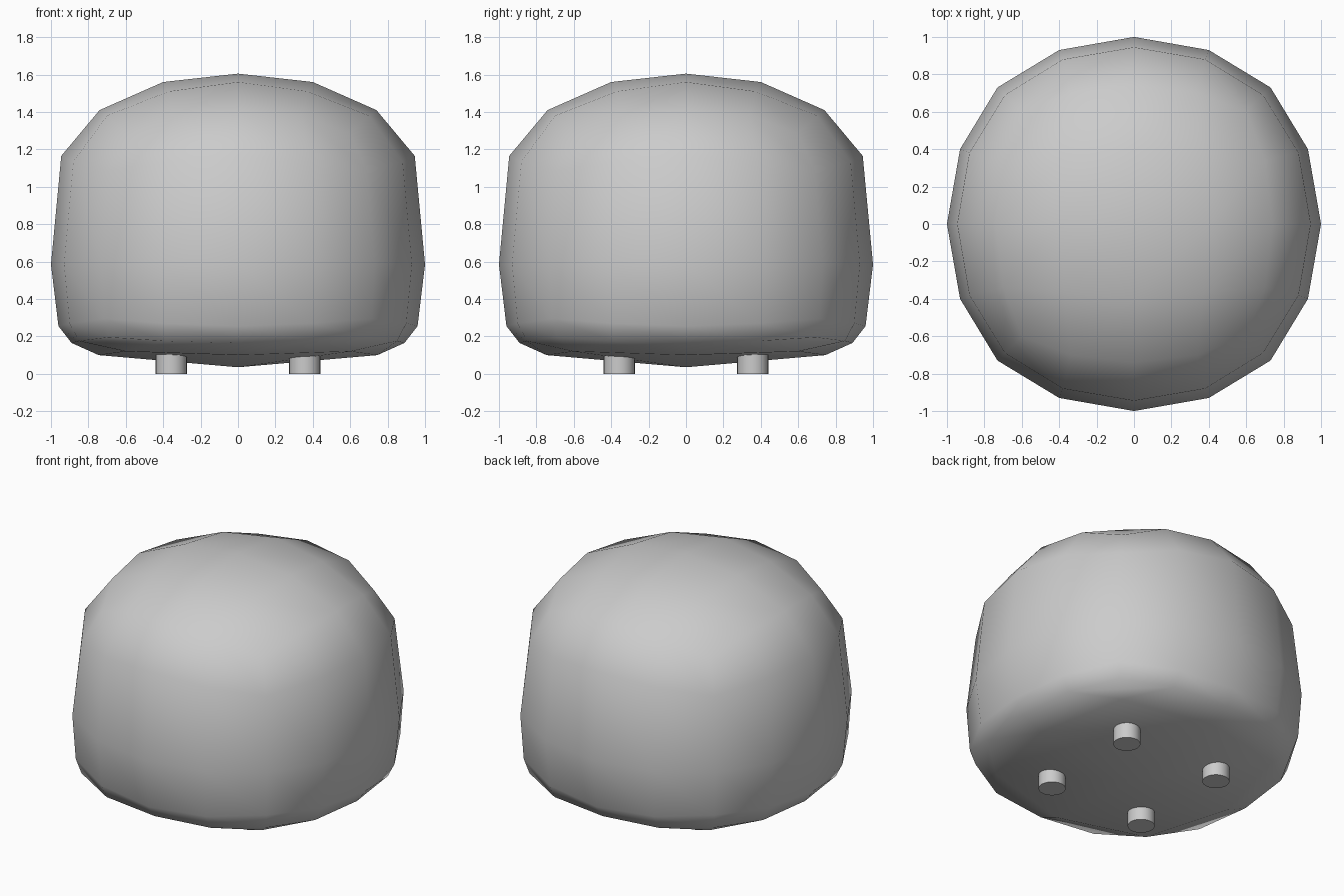
import bpy, bmesh
from math import copysign

if "Cube" in bpy.data.objects:
    bpy.data.objects.remove(bpy.data.objects["Cube"])

# Cushion: cube with a 4x4 grid per face, shaped by symmetric target positions
# key: (larger, smaller) horizontal grid coordinate -> (larger, smaller, height)
TOP = {(0, 0): (0, 0, 1.605), (.5, 0): (.40, 0, 1.56), (.5, .5): (.37, .37, 1.51)}
BOTTOM = {(0, 0): (0, 0, .035), (.5, 0): (.745, 0, .10), (.5, .5): (.60, .60, .12)}
# side rows by grid height, with the points for the middle, quarter and corner columns
ROWS = {
    1: [(.74, 0, 1.41), (.70, .34, 1.38), (.60, .60, 1.285)],
    .5: [(.945, 0, 1.165), (.88, .38, 1.135), (.69, .69, 1.085)],
    0: [(1, 0, .585), (.93, .40, .585), (.73, .73, .59)],
    -.5: [(.96, 0, .255), (.90, .39, .27), (.715, .715, .295)],
    -1: [(.89, 0, .165), (.85, .39, .175), (.69, .69, .195)],
}


def shape(co):
    x, y, z = (round(c * 2) / 2 for c in co)
    a, b = max(abs(x), abs(y)), min(abs(x), abs(y))
    if a == 1:
        p, q, h = ROWS[z][int(b * 2)]
    else:
        p, q, h = (TOP if z > 0 else BOTTOM)[(a, b)]
    if abs(y) > abs(x):
        p, q = q, p
    return copysign(p, x) if x else 0, copysign(q, y) if y else 0, h


bm = bmesh.new()
bmesh.ops.create_cube(bm, size=2)
bmesh.ops.subdivide_edges(bm, edges=bm.edges[:], cuts=3, use_grid_fill=True)
for v in bm.verts:
    v.co = shape(v.co)
for f in bm.faces:
    f.smooth = True
mesh = bpy.data.meshes.new("cushion")
bm.to_mesh(mesh)
bm.free()
bpy.context.collection.objects.link(bpy.data.objects.new("cushion", mesh))

# Four short round feet
for sy, side in ((-1, "front"), (1, "back")):
    for sx, hand in ((-1, "left"), (1, "right")):
        bpy.ops.mesh.primitive_cylinder_add(vertices=32, radius=.083, depth=.13,
                                            location=(sx * .357, sy * .357, .065))
        foot = bpy.context.object
        foot.name = f"{side}_{hand}_foot"
        bpy.ops.object.shade_smooth_by_angle()
